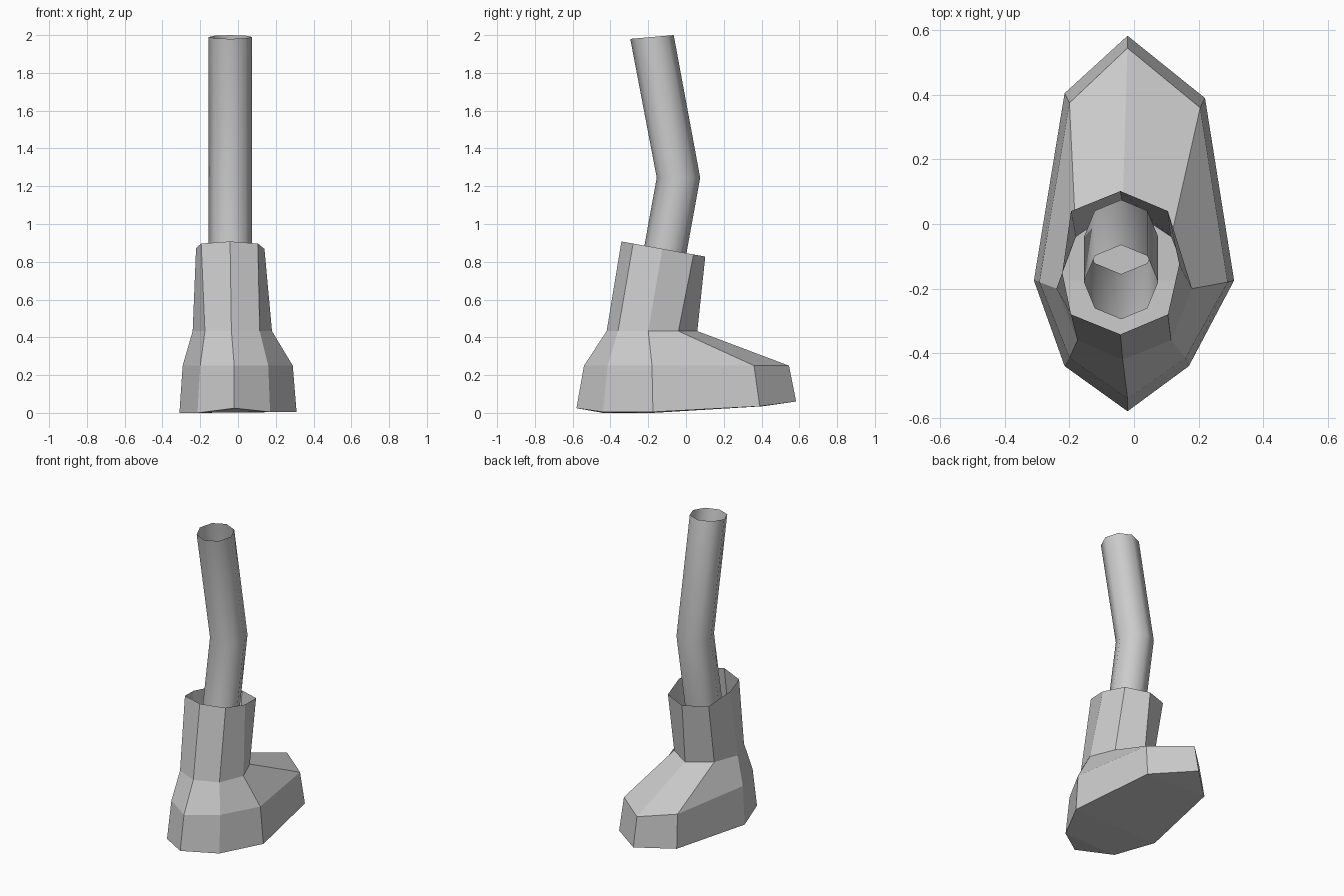
import bpy, math

if "Cube" in bpy.data.objects:
    bpy.data.objects.remove(bpy.data.objects["Cube"])


def loft(name, rings, extra_faces=(), smooth=False):
    """Skin a stack of 8-point rings into an open-topped shell."""
    n = len(rings[0])
    verts = [p for ring in rings for p in ring]
    faces = [(r * n + i, r * n + (i + 1) % n, (r + 1) * n + (i + 1) % n, (r + 1) * n + i)
             for r in range(len(rings) - 1) for i in range(n)]
    mesh = bpy.data.meshes.new(name)
    mesh.from_pydata(verts, [], faces + list(extra_faces))
    for p in mesh.polygons:
        p.use_smooth = smooth
    obj = bpy.data.objects.new(name, mesh)
    bpy.context.collection.objects.link(obj)
    return obj


# Boot: rings run counter-clockwise from the heel end (-y) round to the toe (+y)
sole = [(-.02, -.58, .025), (.17, -.44, .005), (.31, -.175, .005), (.22, .39, .035),
        (-.02, .583, .06), (-.215, .405, .035), (-.31, -.175, 0), (-.215, -.44, 0)]
upper = [(x, y, .25) for x, y in
         [(-.02, -.54), (.16, -.415), (.29, -.18), (.205, .36),
          (-.02, .545), (-.2, .375), (-.293, -.18), (-.2, -.415)]]
ankle = [(x, y, .433) for x, y in
         [(-.035, -.42), (.115, -.36), (.18, -.2), (.115, -.04),
          (-.035, .06), (-.18, -.04), (-.24, -.2), (-.175, -.36)]]
cuff = [(x, y, .846 - .18 * y) for x, y in
        [(-.042, -.342), (.105, -.28), (.14, -.125), (.105, .04),
         (-.042, .102), (-.195, .04), (-.222, -.15), (-.195, -.28)]]
# Underside is folded where the toe and heel lift off the ground
bottom = [(0, 7, 1), (7, 6, 2, 1), (6, 5, 3, 2), (5, 4, 3)]
loft("boot", [sole, upper, ankle, cuff], bottom)


# Leg: bent octagonal tube, open at both ends
def tube_ring(y, z, tilt):
    r = .115
    return [(-.04 + r * math.cos(a), y + r * math.sin(a), z + tilt * math.sin(a))
            for a in (math.pi / 4 * i for i in range(8))]


loft("leg", [tube_ring(-.175, .5, 0), tube_ring(-.04, 1.245, 0), tube_ring(-.18, 1.99, .01)],
     smooth=True)
